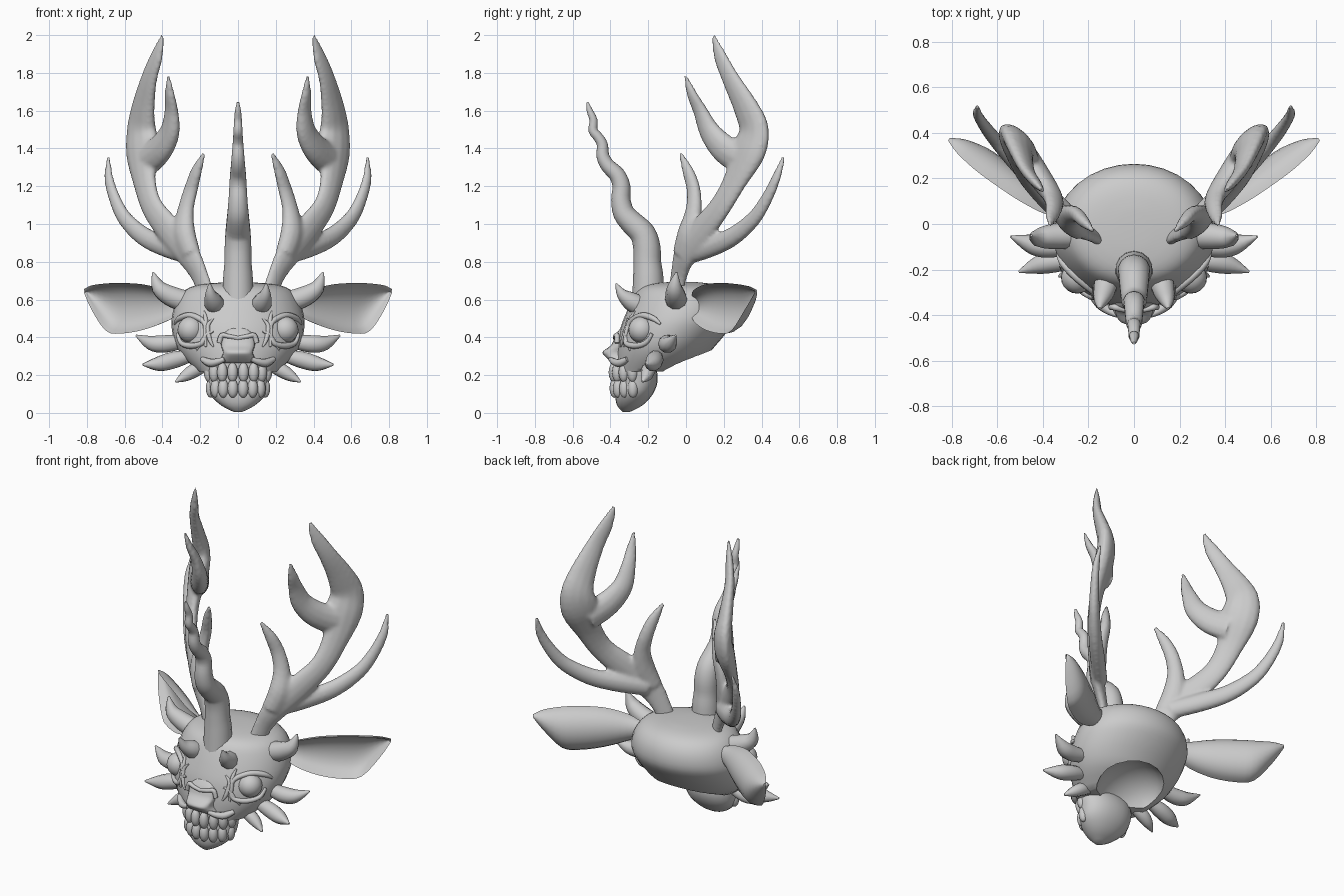
import bpy, bmesh, math
from mathutils import Vector, Matrix


def spline(pts, k=4):
    """Catmull-Rom through tuples of any length."""
    out, n = [], len(pts)
    for i in range(n - 1):
        a, b, c, d = pts[max(i - 1, 0)], pts[i], pts[i + 1], pts[min(i + 2, n - 1)]
        for s in range(k):
            t = s / k
            out.append([0.5 * (2 * q + (r - p) * t + (2 * p - 5 * q + 4 * r - w) * t * t
                        + (3 * q - p - 3 * r + w) * t ** 3) for p, q, r, w in zip(a, b, c, d)])
    return out + [list(pts[-1])]


def skin(bm, rings):
    vs = [[bm.verts.new(p) for p in r] for r in rings]
    n = len(vs[0])
    for a, b in zip(vs, vs[1:]):
        for i in range(n):
            bm.faces.new((a[i], a[(i + 1) % n], b[(i + 1) % n], b[i]))
    bm.faces.new(vs[0][::-1])
    bm.faces.new(vs[-1])


def sweep(bm, pts, flat=1.0, ref=(1, 0, 0.01), sides=12, k=4):
    """Tapered tube through (x, y, z, radius) points, flattened along ref."""
    path = spline(pts, k)
    P = [Vector(p[:3]) for p in path]
    rings = []
    for i, p in enumerate(P):
        t = (P[min(i + 1, len(P) - 1)] - P[max(i - 1, 0)]).normalized()
        u = t.cross(Vector(ref)).normalized()
        v = u.cross(t)
        r = max(path[i][3], 0.004)
        rings.append([p + r * (math.cos(a) * u + flat * math.sin(a) * v)
                      for a in (2 * math.pi * j / sides for j in range(sides))])
    skin(bm, rings)


def loft(bm, rows, n=32, k=3, e=0.92):
    """Horizontal oval sections: (z, front y, back y, half width)."""
    rings = []
    for z, f, b, w in spline(rows, k):
        rings.append([])
        for j in range(n):
            c, s = math.cos(2 * math.pi * j / n), math.sin(2 * math.pi * j / n)
            rings[-1].append(((abs(c) ** e) * math.copysign(w, c),
                              (f + b) / 2 + (abs(s) ** e) * math.copysign((b - f) / 2, s), z))
    skin(bm, rings)


def ball(bm, loc, size, rot=0.0, axis='Z'):
    m = Matrix.Translation(loc) @ Matrix.Rotation(rot, 4, axis) @ Matrix.Diagonal((*size, 1))
    bmesh.ops.create_uvsphere(bm, u_segments=20, v_segments=12, radius=1, matrix=m)


def finish(bm, name, mirror=False, voxel=0, angle=50):
    bmesh.ops.recalc_face_normals(bm, faces=bm.faces)
    me = bpy.data.meshes.new(name)
    bm.to_mesh(me)
    bm.free()
    ob = bpy.data.objects.new(name, me)
    bpy.context.collection.objects.link(ob)
    bpy.ops.object.select_all(action='DESELECT')
    ob.select_set(True)
    bpy.context.view_layer.objects.active = ob
    if voxel:
        m = ob.modifiers.new("merge", 'REMESH')
        m.mode, m.voxel_size, m.use_smooth_shade = 'VOXEL', voxel, True
        s = ob.modifiers.new("soften", 'SMOOTH')
        s.factor, s.iterations = 0.5, 5
    else:
        bpy.ops.object.shade_smooth_by_angle(angle=math.radians(angle))
    if mirror:
        ob.modifiers.new("mirror", 'MIRROR')
    return ob


# Cranium and face, with a scooped hollow underneath
HEAD = [(0.692, -0.1, 0.06, 0.06), (0.68, -0.2, 0.15, 0.2), (0.65, -0.255, 0.215, 0.28),
        (0.59, -0.29, 0.255, 0.325), (0.51, -0.325, 0.262, 0.35), (0.44, -0.35, 0.225, 0.35),
        (0.36, -0.365, 0.16, 0.33), (0.29, -0.37, 0.09, 0.285), (0.22, -0.37, -0.04, 0.21)]
bm = bmesh.new()
ball(bm, (0, -0.02, 0.21), (0.225, 0.2, 0.15), math.radians(35), 'X')
cutter = finish(bm, "hollow_cutter")
cutter.hide_render = True
cutter.hide_set(True)
bm = bmesh.new()
loft(bm, HEAD, e=1.0)
head = finish(bm, "head")
cut = head.modifiers.new("hollow", 'BOOLEAN')
cut.operation, cut.object = 'DIFFERENCE', cutter
bpy.ops.object.modifier_apply(modifier="hollow")
bpy.ops.object.shade_smooth_by_angle(angle=math.radians(45))
bpy.data.objects.remove(cutter)


def face_y(x, z):
    """Front surface of the head at x, z."""
    for a, b in zip(HEAD, HEAD[1:]):
        if b[0] <= z <= a[0]:
            t = (a[0] - z) / (a[0] - b[0])
            f, k, w = (p + (q - p) * t for p, q in zip(a[1:], b[1:]))
            return (f + k) / 2 - (k - f) / 2 * math.sqrt(max(0.05, 1 - (x / w) ** 2))
    return -0.37


# Jaw
bm = bmesh.new()
loft(bm, [(0.004, -0.335, -0.3, 0.02), (0.04, -0.365, -0.23, 0.09), (0.1, -0.375, -0.175, 0.15),
          (0.17, -0.36, -0.15, 0.165), (0.24, -0.365, -0.16, 0.17), (0.3, -0.36, -0.2, 0.15)], n=24)
finish(bm, "jaw")

# Nose bridge overhanging the mouth, with a bony rim and lip
bm = bmesh.new()
loft(bm, [(0.45, -0.345, -0.3, 0.05), (0.41, -0.375, -0.3, 0.085), (0.36, -0.395, -0.3, 0.09),
          (0.325, -0.44, -0.3, 0.08), (0.3, -0.43, -0.3, 0.085), (0.265, -0.39, -0.3, 0.11)], n=20, e=0.7)
finish(bm, "nose")
bm = bmesh.new()
sweep(bm, [(0, -0.375, 0.395, 0.012), (0.05, -0.375, 0.405, 0.012), (0.085, -0.365, 0.41, 0.014),
           (0.1, -0.365, 0.37, 0.013)], ref=(0.1, -1, 0), sides=8)
sweep(bm, [(0.07, -0.4, 0.285, 0.012), (0.11, -0.38, 0.27, 0.018),
           (0.15, -0.35, 0.265, 0.022), (0.19, -0.31, 0.285, 0.014)], ref=(0.1, -1, 0), sides=8)
finish(bm, "nose_rim", True)

# Teeth, two rows along the jaw arc
bm = bmesh.new()
for z, h, rx, ry in ((0.215, 0.052, 0.16, 0.145), (0.13, 0.05, 0.15, 0.14)):
    for i in range(8):
        a = math.radians(-163 + 146 / 7 * i)
        ball(bm, (rx * math.cos(a), -0.24 + ry * math.sin(a), z), (0.028, 0.027, h), a + math.pi / 2)
finish(bm, "teeth")

# Eyes
bm = bmesh.new()
ball(bm, (0.25, -0.235, 0.44), (0.07, 0.07, 0.07))
finish(bm, "eyes", True)

# Eyelids and wrinkles lying on the face: (x, z, radius) strokes
STROKES = [
    [(0.17, 0.41, .01), (0.18, 0.48, .014), (0.25, 0.515, .017), (0.31, 0.5, .016), (0.335, 0.47, .006)],
    [(0.17, 0.42, .01), (0.19, 0.37, .014), (0.25, 0.355, .016), (0.3, 0.37, .014), (0.32, 0.42, .01)],
    [(0.13, 0.35, .004), (0.15, 0.39, .012), (0.16, 0.46, .012), (0.13, 0.5, .004)],
    [(0.17, 0.35, .006), (0.175, 0.42, .012), (0.17, 0.49, .012), (0.18, 0.54, .004)],
    [(0.13, 0.43, .004), (0.16, 0.42, .011), (0.19, 0.38, .011), (0.22, 0.33, .004)]]
bm = bmesh.new()
for st in STROKES:
    sweep(bm, [(x, face_y(x, z) - 0.002, z, r) for x, z, r in st], ref=(0.4, -0.9, 0.05), sides=8)
finish(bm, "eyelids_and_wrinkles", True)

# Wavy centre horn: (y, z, radius)
HORN = [(-0.2, 0.6, .085), (-0.2, 0.72, .08), (-0.205, 0.8, .073), (-0.208, 0.88, .072), (-0.23, 0.95, .068),
        (-0.29, 1.01, .062), (-0.33, 1.06, .057), (-0.345, 1.13, .051), (-0.342, 1.2, .047), (-0.365, 1.26, .043),
        (-0.415, 1.31, .038), (-0.44, 1.36, .034), (-0.443, 1.42, .029), (-0.465, 1.46, .026),
        (-0.492, 1.495, .024), (-0.49, 1.55, .021), (-0.51, 1.6, .016), (-0.522, 1.645, .006)]
bm = bmesh.new()
sweep(bm, [(0, *p) for p in HORN], sides=14, k=3)
finish(bm, "centre_horn")

# Small brow horns, temple horns and cheek spikes
bm = bmesh.new()
for pts in (
    [(0.115, -0.23, 0.56, .055), (0.13, -0.29, 0.59, .05), (0.145, -0.34, 0.63, .03), (0.15, -0.37, 0.685, .005)],
    [(0.28, -0.05, 0.59, .06), (0.36, -0.055, 0.62, .055), (0.42, -0.06, 0.665, .04), (0.45, -0.05, 0.745, .005)],
    [(0.31, -0.1, 0.375, .04), (0.39, -0.1, 0.365, .048), (0.46, -0.085, 0.37, .04), (0.54, -0.055, 0.41, .005)],
    [(0.26, -0.16, 0.3, .035), (0.34, -0.165, 0.28, .046), (0.42, -0.18, 0.26, .04), (0.505, -0.21, 0.255, .005)],
    [(0.17, -0.2, 0.25, .03), (0.23, -0.2, 0.225, .038), (0.28, -0.21, 0.195, .03), (0.33, -0.23, 0.165, .005)]):
    sweep(bm, pts, ref=(0, 1, 0.3), sides=10)
finish(bm, "spikes", True)

# Cupped ears: (x, y, bottom z, top z, back depth)
bm = bmesh.new()
rings = []
for x, y, lo, hi, d in spline([(0.29, 0.03, 0.53, 0.62, .04), (0.38, 0.04, 0.485, 0.65, .08),
                               (0.5, 0.1, 0.44, 0.68, .11), (0.62, 0.18, 0.42, 0.688, .12),
                               (0.7, 0.24, 0.435, 0.685, .115), (0.775, 0.31, 0.545, 0.675, .075),
                               (0.815, 0.365, 0.635, 0.655, .015)], 3):
    m, h = (lo + hi) / 2, (hi - lo) / 2
    ring = []
    for j in range(20):
        a = 2 * math.pi * j / 20
        c, s = math.cos(a), math.sin(a)
        off = d * s if s > 0 else -0.75 * d * s      # inner wall is concave
        ring.append((x - 0.5 * off, y + 0.8 * off, m + h * c - (0.012 if s < -0.01 else 0) * c))
    rings.append(ring)
skin(bm, rings)
finish(bm, "ears", True)

# Antlers: flattened branches merged into one smooth form
bm = bmesh.new()
N = (0.7, -0.7, 0.05)
sweep(bm, [(0.16, -0.06, 0.6, .055), (0.2, -0.04, 0.72, .056), (0.265, -0.005, 0.84, .075), (0.36, 0.08, 0.96, .08),
           (0.455, 0.18, 1.09, .07), (0.495, 0.26, 1.23, .078), (0.505, 0.33, 1.38, .112), (0.51, 0.36, 1.5, .1),
           (0.5, 0.315, 1.62, .08), (0.47, 0.235, 1.77, .056), (0.43, 0.18, 1.89, .042), (0.4, 0.145, 2.0, .012)],
      0.5, N)
sweep(bm, [(0.48, 0.3, 1.34, .09), (0.41, 0.2, 1.4, .08), (0.36, 0.125, 1.49, .064),
           (0.352, 0.075, 1.6, .045), (0.362, 0.03, 1.69, .032), (0.37, -0.005, 1.79, .01)], 0.65, N)
sweep(bm, [(0.25, -0.02, 0.84, .06), (0.285, 0.015, 0.95, .068), (0.278, 0.04, 1.07, .05),
           (0.25, 0.04, 1.18, .042), (0.22, 0.01, 1.28, .034), (0.18, -0.03, 1.375, .011)], 0.75, N)
sweep(bm, [(0.26, 0.01, 0.84, .055), (0.38, 0.13, 0.88, .057), (0.5, 0.25, 0.935, .052), (0.6, 0.36, 1.03, .043),
           (0.655, 0.43, 1.14, .035), (0.685, 0.48, 1.25, .027), (0.685, 0.518, 1.36, .01)], 0.75, N)
finish(bm, "antlers", True, voxel=0.011)
